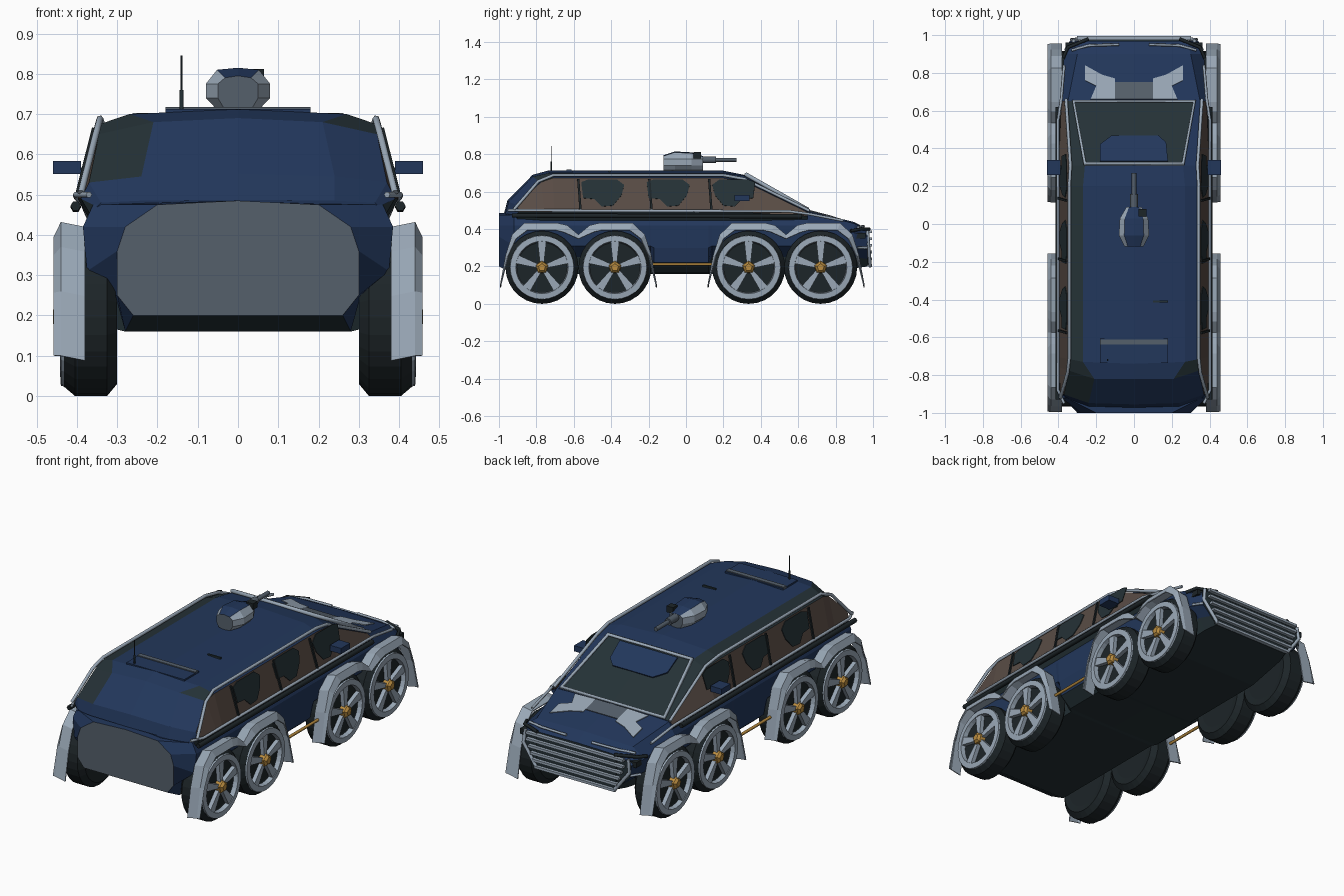
import bpy, bmesh, math
from mathutils import Vector, Matrix

cube = bpy.data.objects.get("Cube")
if cube:
    bpy.data.objects.remove(cube)


def material(name, r, g, b):
    m = bpy.data.materials.new(name)
    m.use_nodes = True
    m.diffuse_color = (r, g, b, 1)
    m.node_tree.nodes["Principled BSDF"].inputs["Base Color"].default_value = (r, g, b, 1)
    return m


NAVY = material("navy paint", .016, .038, .105)
SLATE = material("dark slate", .018, .031, .037)
LIGHT = material("light grey", .32, .39, .47)
GREY = material("mid grey", .09, .115, .145)
BROWN = material("brown glass", .1, .073, .06)
GOLD = material("gold", .48, .26, .05)
RUBBER = material("black rubber", .012, .018, .021)


def finish(name, bm, mats):
    bmesh.ops.recalc_face_normals(bm, faces=bm.faces)
    mesh = bpy.data.meshes.new(name)
    bm.to_mesh(mesh)
    bm.free()
    for m in mats:
        mesh.materials.append(m)
    obj = bpy.data.objects.new(name, mesh)
    bpy.context.collection.objects.link(obj)
    return obj


def loft(name, stations, mats, rule, caps):
    """Skin mirrored half sections along y; sweep pulls the outer points forward."""
    bm = bmesh.new()
    rings = []
    for y, sweep, half in stations:
        full = list(half) + [(-x, z) for x, z in reversed(half[1:-1])]
        rings.append([bm.verts.new((x, y + sweep * max(0, abs(x) - .22), z)) for x, z in full])
    n, h = len(rings[0]), len(stations[0][2]) - 1
    for i in range(len(rings) - 1):
        for j in range(n):
            k = (j + 1) % n
            f = bm.faces.new((rings[i][j], rings[i][k], rings[i + 1][k], rings[i + 1][j]))
            side = 1 if j < h else -1
            f.material_index = rule(i, j if j < h else n - 1 - j, side)
    for ring, index in zip((rings[0], rings[-1]), caps):
        bm.faces.new(ring).material_index = index
    return finish(name, bm, mats)


def box(name, centre, size, mat):
    bm = bmesh.new()
    bmesh.ops.create_cube(bm, size=1, matrix=Matrix.Translation(centre) @ Matrix.Diagonal((*size, 1)))
    return finish(name, bm, [mat])


def plate(name, points, mat, normal, thick=.004):
    bm = bmesh.new()
    f = bm.faces.new([bm.verts.new(p) for p in points])
    top = bmesh.ops.extrude_face_region(bm, geom=[f])['geom']
    lift = Vector(normal).normalized() * thick
    bmesh.ops.translate(bm, vec=lift, verts=[v for v in top if isinstance(v, bmesh.types.BMVert)])
    return finish(name, bm, [mat])


def tube(name, points, radius, mat, closed=False):
    curve = bpy.data.curves.new(name, 'CURVE')
    curve.dimensions = '3D'
    curve.bevel_depth = radius
    curve.bevel_resolution = 1
    curve.use_fill_caps = True
    spline = curve.splines.new('POLY')
    spline.points.add(len(points) - 1)
    for p, co in zip(spline.points, points):
        p.co = (*co, 1)
    spline.use_cyclic_u = closed
    curve.materials.append(mat)
    obj = bpy.data.objects.new(name, curve)
    bpy.context.collection.objects.link(obj)
    return obj


# Lower hull: narrow beside the wheels, wide between the axles, rear ramp as end cap
NARROW = [(0, .16), (.28, .16), (.305, .25), (.375, .31), (.385, .42), (.36, .475), (0, .485)]
WIDE = [(0, .16), (.3, .165), (.365, .22), (.38, .3)] + NARROW[4:]
hull = [
    (-1, 0, [(0, .2), (.26, .2), (.3, .25), (.3, .36), (.28, .42), (.2, .475), (0, .485)]),
    (-.92, 0, NARROW), (-.19, 0, NARROW), (-.17, 0, WIDE), (.12, 0, WIDE), (.14, 0, NARROW),
    (.65, 0, NARROW[:-2] + [(.35, .49), (0, .5)]),
    (.9, 0, [(0, .19), (.26, .19), (.3, .25), (.36, .3), (.37, .38), (.3, .43), (0, .437)]),
    (.97, 0, [(0, .2), (.24, .2), (.28, .24), (.33, .29), (.34, .36), (.28, .395), (0, .4)]),
]
loft("hull", hull, [NAVY, SLATE, GREY], lambda i, j, s: 1 if j == 0 or (j == 1 and i > 0) else 0, (2, 1))

# Cabin: belt, window band, roof chamfer and roof
LOW = [(0, .44), (.37, .44), (.398, .49)]
ROOF = LOW + [(.352, .672), (.27, .7), (0, .712)]
cabin = [
    (-.972, .35, [(0, .44), (.3, .44), (.35, .47), (.34, .48), (.24, .485), (0, .487)]),
    (-.955, .35, [(0, .44), (.36, .44), (.39, .49), (.37, .53), (.24, .545), (0, .552)]),
    (-.82, .35, LOW + [(.345, .65), (.21, .68), (0, .69)]),
    (-.74, .2, ROOF),
    (.2, 0, ROOF),
    (.31, 0, LOW + [(.34, .655), (.26, .685), (0, .69)]),
    (.65, 0, [(0, .44), (.36, .44), (.385, .47), (.35, .49), (.32, .495), (0, .505)]),
]


def cabin_colour(i, j, side):
    if j == 1 or (i == 5 and j == 4):
        return 1
    if j == 2 and i > 0:
        return 2
    return 1 if j == 3 and i > 0 and (side < 0 or i == 2) else 0


loft("cabin", cabin, [NAVY, SLATE, BROWN], cabin_colour, (0, 0))

# Windscreen frame and its painted patch
tube("windscreen_frame", [(-.26, .32, .692), (.26, .32, .692), (.32, .65, .505), (-.32, .65, .505)],
     .011, LIGHT, True)
patch = [(-.18, .33), (.18, .33), (.17, .43), (.13, .465), (-.12, .465), (-.18, .42)]
plate("windscreen_patch", [(x, y, .69 - .56 * (y - .31)) for x, y in patch], NAVY, (0, .5, 1), .007)


# Hood patches follow the sloping hood
def on_hood(x, y):
    return (x, y, .503 - .255 * (y - .65) - .028 * abs(x))


plate("hood_centre_patch", [on_hood(*p) for p in ((-.1, .66), (.1, .66), (.1, .75), (-.1, .75))],
      GREY, (0, .25, 1))
for s in (1, -1):
    shape = [(.1, .66), (.23, .66), (.2, .73), (.26, .76), (.26, .84), (.17, .79), (.1, .77)]
    plate("hood_side_patch", [on_hood(s * x, y) for x, y in shape], LIGHT, (0, .25, 1))


# Wheel: turned tyre and rim, flared spokes and hub, axis along x
def spin_profile(bm, profile, steps, index, capped=True):
    rings = []
    for k in range(steps):
        a = math.tau * k / steps
        rings.append([bm.verts.new((x, r * math.sin(a), r * math.cos(a))) for x, r in profile])
    for k in range(steps):
        a, b = rings[k], rings[(k + 1) % steps]
        for j in range(len(profile) - 1):
            bm.faces.new((a[j], a[j + 1], b[j + 1], b[j])).material_index = index
    for end in (0, -1) if capped else ():
        bm.faces.new([r[end] for r in rings]).material_index = index


wheel_bm = bmesh.new()
spin_profile(wheel_bm, [(.305, .13), (.3, .165), (.325, .195), (.405, .195), (.432, .172), (.415, .13)], 28, 0)
spin_profile(wheel_bm, [(.415, .174), (.44, .17), (.442, .14), (.41, .134)], 28, 1, False)
spin_profile(wheel_bm, [(.41, .038), (.447, .034), (.459, .02)], 5, 2)
for k in range(5):
    verts = bmesh.ops.create_cube(wheel_bm, size=1)['verts']
    for v in verts:
        v.co = (.424 + .028 * v.co.x, v.co.y * (.035 + .026 * v.co.z), .085 + .12 * v.co.z)
    bmesh.ops.rotate(wheel_bm, verts=verts, matrix=Matrix.Rotation(math.tau * k / 5, 3, 'X'))
    for f in {f for v in verts for f in v.link_faces}:
        f.material_index = 1
wheel = finish("wheel", wheel_bm, [RUBBER, LIGHT, GOLD])
wheel_mesh = wheel.data
bpy.data.objects.remove(wheel)
for y in (-.77, -.38, .335, .72):
    for s in (1, -1):
        obj = bpy.data.objects.new("wheel", wheel_mesh)
        obj.location = (0, y, .195)
        obj.rotation_euler.z = 0 if s > 0 else math.pi
        bpy.context.collection.objects.link(obj)

# Fenders: a double arch over each wheel pair, with a lip that narrows down the flaps
half_arch = [(.06, .42), (.11, .432), (.29, .432), (.355, .37), (.39, .26), (.42, .1)]
arch = [(-y, z) for y, z in reversed(half_arch)] + [(0, .37)] + half_arch
for mid in (-.575, .535):
    for s in (1, -1):
        bm = bmesh.new()
        rows = []
        for y, z in arch:
            aim = math.copysign(.19, y) if y else 0
            t = .16 * min(1, z / .42) ** 2
            lip = (y + (aim - y) * t, z + (.2 - z) * t)
            rows.append([bm.verts.new((s * x, mid + py, pz)) for x, py, pz in
                         ((.38, y, z - .012), (.44, y, z), (.458, *lip))])
        for a, b in zip(rows, rows[1:]):
            for j in (0, 1):
                bm.faces.new((a[j], a[j + 1], b[j + 1], b[j]))
        fender = finish("fender", bm, [LIGHT])
        fender.modifiers.new("thickness", 'SOLIDIFY').thickness = .006

# Side fittings: rails, step rods, mirrors, window dividers and patches
blob = [(0, .65), (.04, .665), (.19, .665), (.23, .635), (.215, .58), (.17, .525), (.11, .52), (.07, .56), (.01, .565)]
for s in (1, -1):
    def on_glass(y, z):
        return (s * (.399 - .253 * (z - .49)), y, z)

    tube("roof_rail", [(s * x, y, z) for x, y, z in (
        (.39, -.92, .505), (.352, -.79, .655), (.343, -.71, .688), (.343, .2, .688),
        (.337, .31, .668), (.36, .66, .498))], .009, LIGHT)
    tube("belt_rail", [(s * x, y, z) for x, y, z in (
        (.37, -.95, .5), (.402, -.88, .5), (.402, .55, .495), (.385, .66, .48), (.37, .84, .445))], .008, LIGHT)
    tube("lower_trim", [(s * .403, -.93, .472), (s * .403, .62, .468)], .013, RUBBER)
    tube("step_rod", [(s * .4, -.2, .212), (s * .4, .16, .212)], .008, GOLD)
    box("mirror", (s * .425, .3, .567), (.07, .08, .032), NAVY)
    box("mirror_arm", (s * .385, .3, .56), (.05, .02, .014), SLATE)
    for y in (-.57, -.19, .13):
        strip = ((y, .5), (y + .012, .5), (y, .665), (y - .012, .665))
        plate("window_divider", [on_glass(*p) for p in strip], RUBBER, (s, 0, .25), .008)
    for y, flip in ((-.56, 1), (-.21, 1), (.37, -1)):
        plate("window_patch", [on_glass(y + flip * a, z) for a, z in blob], SLATE, (s, 0, .25))
    # Headlights, corner bars and grille frame
    box("headlight", (s * .325, .93, .365), (.075, .06, .03), RUBBER)
    tube("headlight_brow", [(s * .08, .95, .415), (s * .24, .945, .415), (s * .33, .92, .41)], .007, LIGHT)
    tube("corner_bar", [(s * .24, .98, .4), (s * .35, .935, .4), (s * .375, .88, .39)], .009, RUBBER)
    tube("corner_strip", [(s * .33, .968, .3), (s * .365, .92, .3)], .007, LIGHT)
    tube("grille_post", [(s * .32, .97, .39), (s * .33, .975, .32), (s * .24, .985, .2)], .01, LIGHT)

# Front grille bars narrowing towards the bottom
box("grille_back", (0, .972, .29), (.5, .012, .17), SLATE)
for k in range(6):
    z = .205 + k * .036
    box("grille_bar", (0, .985, z), (.5 + .026 * min(k, 4), .02, .014), LIGHT)

# Turret with barrel and sight
turret = [(y, 0, [(0, .71), (w * .7, .715), (w, .74), (w, .775), (w * .65, t - .005), (0, t)])
          for y, w, t in ((-.12, .05, .795), (-.06, .08, .815), (.03, .075, .81), (.09, .04, .79))]
loft("turret", turret, [LIGHT, NAVY, GREY], lambda i, j, s: 1 if j == 4 else 0, (2, 2))
tube("barrel_base", [(0, .05, .77), (0, .16, .77)], .021, GREY)
tube("barrel", [(0, .12, .77), (0, .27, .77)], .012, GREY)
box("sight", (.045, .06, .795), (.04, .04, .035), RUBBER)

# Roof hatch, hinge, handle and aerial
box("hatch", (0, -.67, .706), (.36, .13, .014), NAVY)
box("hatch_hinge", (0, -.625, .708), (.36, .026, .02), GREY)
box("roof_handle", (.14, -.41, .708), (.08, .01, .012), SLATE)
tube("aerial_base", [(-.14, -.72, .7), (-.14, -.72, .76)], .005, SLATE)
tube("aerial", [(-.14, -.72, .75), (-.14, -.72, .845)], .0025, SLATE)
